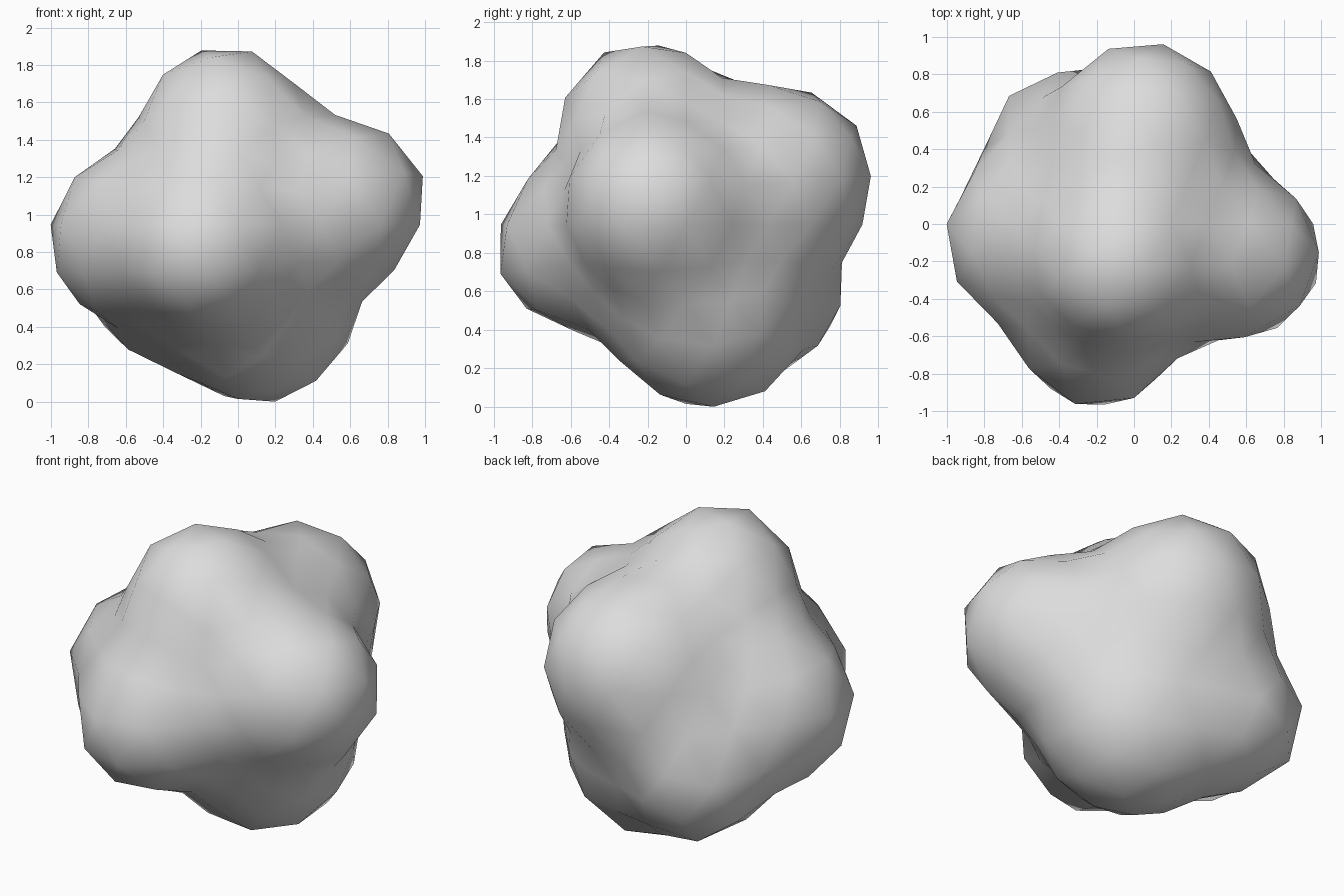
import bpy
import math
from mathutils import Vector

default_cube = bpy.data.objects.get("Cube")
if default_cube:
    bpy.data.objects.remove(default_cube, do_unlink=True)

CENTRE = Vector((0, 0, 0.95))
BLEND = 10

# Rounded lumps that swell out of the core: centre and radius
LUMPS = [
    (CENTRE, 0.63),                        # core
    (Vector((0.58, -0.18, 1.07)), 0.43),   # left
    (Vector((-0.57, -0.08, 0.88)), 0.44),  # right
    (Vector((-0.08, -0.22, 1.48)), 0.42),  # top
    (Vector((-0.20, -0.58, 0.84)), 0.41),  # front
    (Vector((0.05, 0.49, 1.19)), 0.48),    # upper back
    (Vector((0.11, 0.12, 0.50)), 0.50),    # bottom
    (Vector((-0.38, 0.42, 0.60)), 0.39),   # lower back
]


def distance(point):
    """Distance to the softly merged lumps, negative inside."""
    total = sum(math.exp(-BLEND * ((point - c).length - r)) for c, r in LUMPS)
    return -math.log(total) / BLEND


def surface_point(direction):
    """Walk inward along a ray until it meets the lumps."""
    reach = 1.5
    while reach > 0.3:
        gap = distance(CENTRE + direction * reach)
        if gap < 0.001:
            break
        reach -= max(gap * 0.5, 0.001)
    return CENTRE + direction * reach


# Boulder body
bpy.ops.mesh.primitive_ico_sphere_add(subdivisions=3, radius=1)
boulder = bpy.context.object
boulder.name = "lumpy_boulder"
for v in boulder.data.vertices:
    v.co = surface_point(v.co.normalized())
bpy.ops.object.shade_smooth()

# Rest the lowest point on the ground
ground = min(v.co.z for v in boulder.data.vertices)
for v in boulder.data.vertices:
    v.co.z -= ground

# Plain stone colour
stone = bpy.data.materials.new("light_grey_stone")
stone.use_nodes = True
colour = (0.72, 0.72, 0.72, 1)
stone.diffuse_color = colour
stone.node_tree.nodes["Principled BSDF"].inputs["Base Color"].default_value = colour
boulder.data.materials.append(stone)
